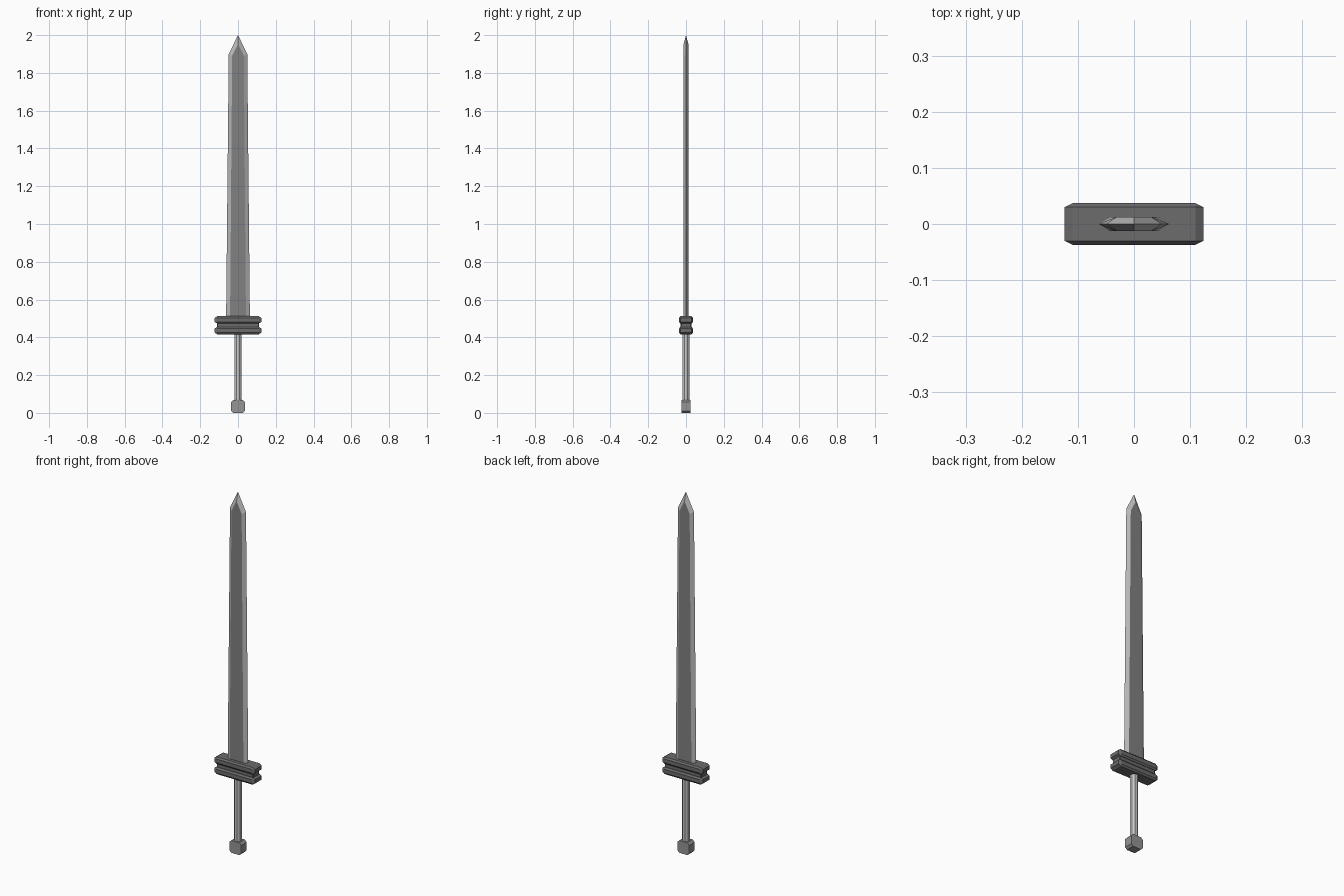
import bpy, bmesh, math
from itertools import product

if "Cube" in bpy.data.objects:
    bpy.data.objects.remove(bpy.data.objects["Cube"])


def grey(name, v):
    mat = bpy.data.materials.new(name)
    mat.diffuse_color = (v, v, v, 1)
    mat.use_nodes = True
    mat.node_tree.nodes["Principled BSDF"].inputs["Base Color"].default_value = mat.diffuse_color
    return mat


dark = grey("dark_metal", 0.15)
steel = grey("blade_steel", 0.22)
bright = grey("bright_edge", 0.5)
wrap = grey("grip_grey", 0.8)
cap = grey("pommel_grey", 0.3)


def hull(name, points, mat):
    """Convex solid around a set of corner points."""
    bm = bmesh.new()
    for p in set(points):
        bm.verts.new(p)
    bmesh.ops.convex_hull(bm, input=bm.verts[:])
    bmesh.ops.dissolve_limit(bm, angle_limit=0.002, verts=bm.verts[:], edges=bm.edges[:])
    bmesh.ops.recalc_face_normals(bm, faces=bm.faces[:])
    mesh = bpy.data.meshes.new(name)
    bm.to_mesh(mesh)
    bm.free()
    mesh.materials.append(mat)
    obj = bpy.data.objects.new(name, mesh)
    bpy.context.collection.objects.link(obj)
    return obj


def chamfered_box(name, half, cut, z, mat):
    """Box with every edge chamfered, centred at height z."""
    pts = []
    for s in product((-1, 1), repeat=3):
        for full in range(3):
            p = [s[i] * (half[i] if i == full else half[i] - cut[i]) for i in range(3)]
            pts.append((p[0], p[1], p[2] + z))
    return hull(name, pts, mat)


# Blade: dark flat faces, bright bevelled edges, pointed tip
t = 0.0125
edge = [(0.063, 0.50), (0.049, 1.90), (0.0, 2.0)]
flat = [(0.042, 0.50), (0.031, 1.89), (0.0, 1.953)]
points = [(s * x, 0, z) for x, z in edge for s in (-1, 1)]
points += [(s * x, y, z) for x, z in flat for s in (-1, 1) for y in (-t, t)]
blade = hull("blade", points, steel)
blade.data.materials.append(bright)
for face in blade.data.polygons:
    face.material_index = 0 if abs(face.normal.y) > 0.98 else 1

# Guard: two chamfered bars around a recessed core
for name, z in (("guard_lower", 0.4355), ("guard_upper", 0.4925)):
    chamfered_box(name, (0.124, 0.037, 0.0195), (0.014, 0.007, 0.009), z, dark)
chamfered_box("guard_core", (0.112, 0.028, 0.03), (0.004, 0.004, 0.004), 0.464, dark)

# Grip: octagonal rod
bpy.ops.mesh.primitive_cylinder_add(vertices=8, radius=0.0185 / math.cos(math.pi / 8),
                                    depth=0.38, location=(0, 0, 0.24),
                                    rotation=(0, 0, math.pi / 8))
grip = bpy.context.object
grip.name = "grip"
grip.data.materials.append(wrap)

# Pommel: block with its corners cut in the front outline
px, py, pz, c = 0.036, 0.024, 0.034, 0.011
outline = [(px, pz - c), (px - c, pz)]
hull("pommel", [(sx * x, sy * py, pz + sz * z) for x, z in outline
                for sx, sy, sz in product((-1, 1), repeat=3)], cap)
